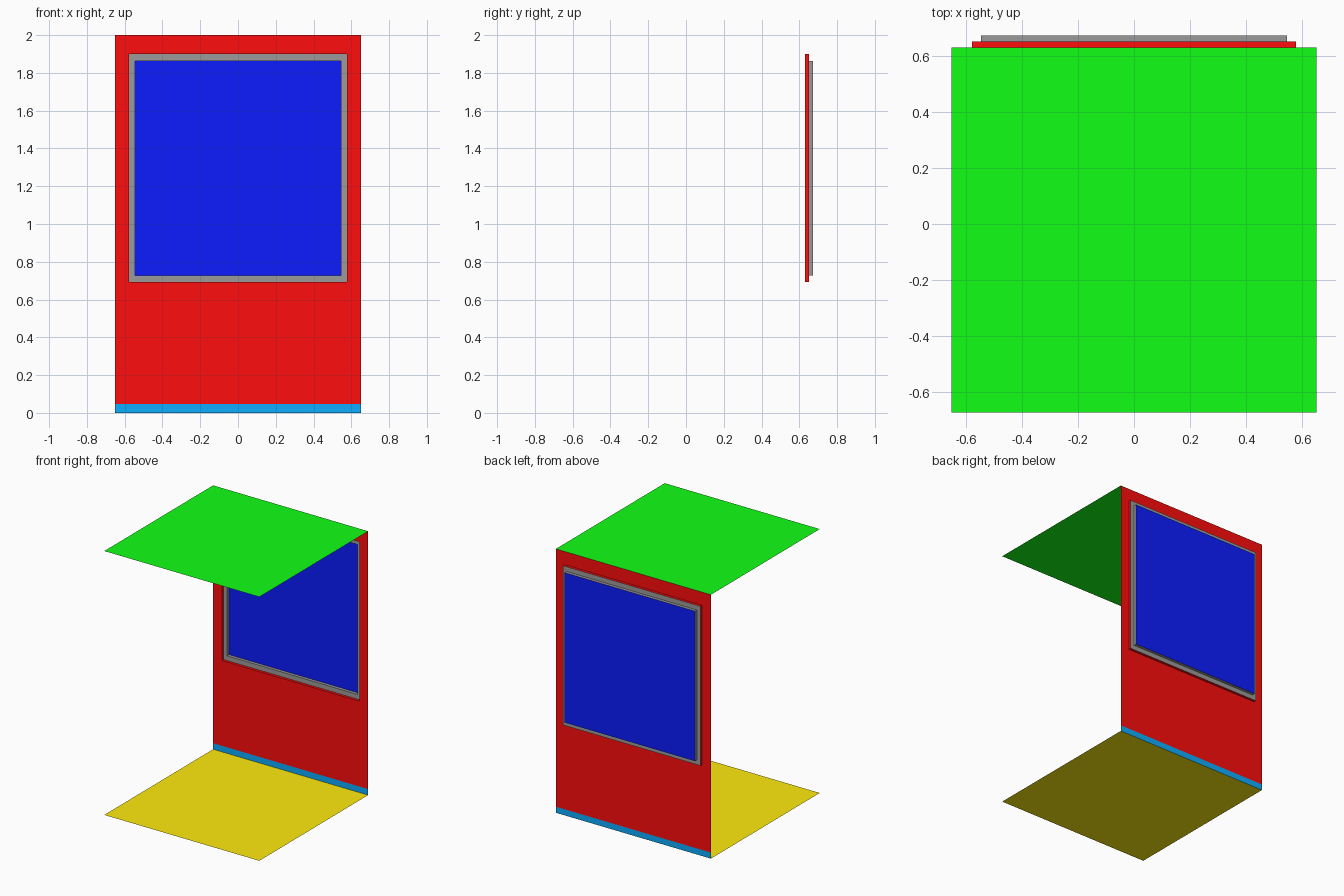
import bpy, bmesh

if "Cube" in bpy.data.objects:
    bpy.data.objects.remove(bpy.data.objects["Cube"])

HALF = 0.65                       # half width of the room module
FRONT, WALL = -0.673, 0.63        # y of open front and back wall
REVEAL, GLASS = 0.65, 0.673       # y of the two steps of the window
SKIRT, TOP = 0.046, 2.0
OPENING = (0.577, 0.692, 1.90)    # half width, bottom, top
PANE = (0.546, 0.728, 1.864)


def material(name, rgb):
    mat = bpy.data.materials.new(name)
    mat.diffuse_color = (*rgb, 1)
    mat.use_nodes = True
    mat.node_tree.nodes["Principled BSDF"].inputs["Base Color"].default_value = mat.diffuse_color
    return mat


def loop(rect, y):
    """Corners of an upright rectangle at depth y."""
    w, low, high = rect
    return [(-w, y, low), (w, y, low), (w, y, high), (-w, y, high)]


def level(z):
    """Corners of a horizontal square at height z."""
    return [(-HALF, FRONT, z), (HALF, FRONT, z), (HALF, WALL, z), (-HALF, WALL, z)]


def build(name, loops, mat):
    """One loop makes a flat panel; several loops make joined rings."""
    bm = bmesh.new()
    rings = [[bm.verts.new(p) for p in pts] for pts in loops]
    if len(rings) == 1:
        bm.faces.new(rings[0])
    for a, b in zip(rings, rings[1:]):
        for i in range(4):
            j = (i + 1) % 4
            bm.faces.new((a[i], a[j], b[j], b[i]))
    mesh = bpy.data.meshes.new(name)
    bm.to_mesh(mesh)
    bm.free()
    mesh.materials.append(mat)
    obj = bpy.data.objects.new(name, mesh)
    bpy.context.collection.objects.link(obj)
    return obj


red = material("wall_red", (1.0, 0.004, 0.004))
blue = material("glass_blue", (0.004, 0.012, 1.0))
cyan = material("skirting_blue", (0.004, 0.42, 1.0))
green = material("ceiling_green", (0.006, 1.0, 0.008))
yellow = material("floor_yellow", (1.0, 0.83, 0.004))
grey = material("frame_grey", (0.33, 0.33, 0.33))

# Floor and ceiling
build("floor", [level(0)], yellow)
build("ceiling", [level(TOP)[::-1]], green)

# Back wall with opening and its recessed reveal, skirting strip below
build("back_wall", [loop((HALF, SKIRT, TOP), WALL), loop(OPENING, WALL),
                    loop(OPENING, REVEAL)], red)
build("skirting", [loop((HALF, 0, SKIRT), WALL)], cyan)

# Window frame steps back again to the pane
build("window_frame", [loop(OPENING, REVEAL), loop(PANE, REVEAL), loop(PANE, GLASS)], grey)
build("window_pane", [loop(PANE, GLASS)], blue)
